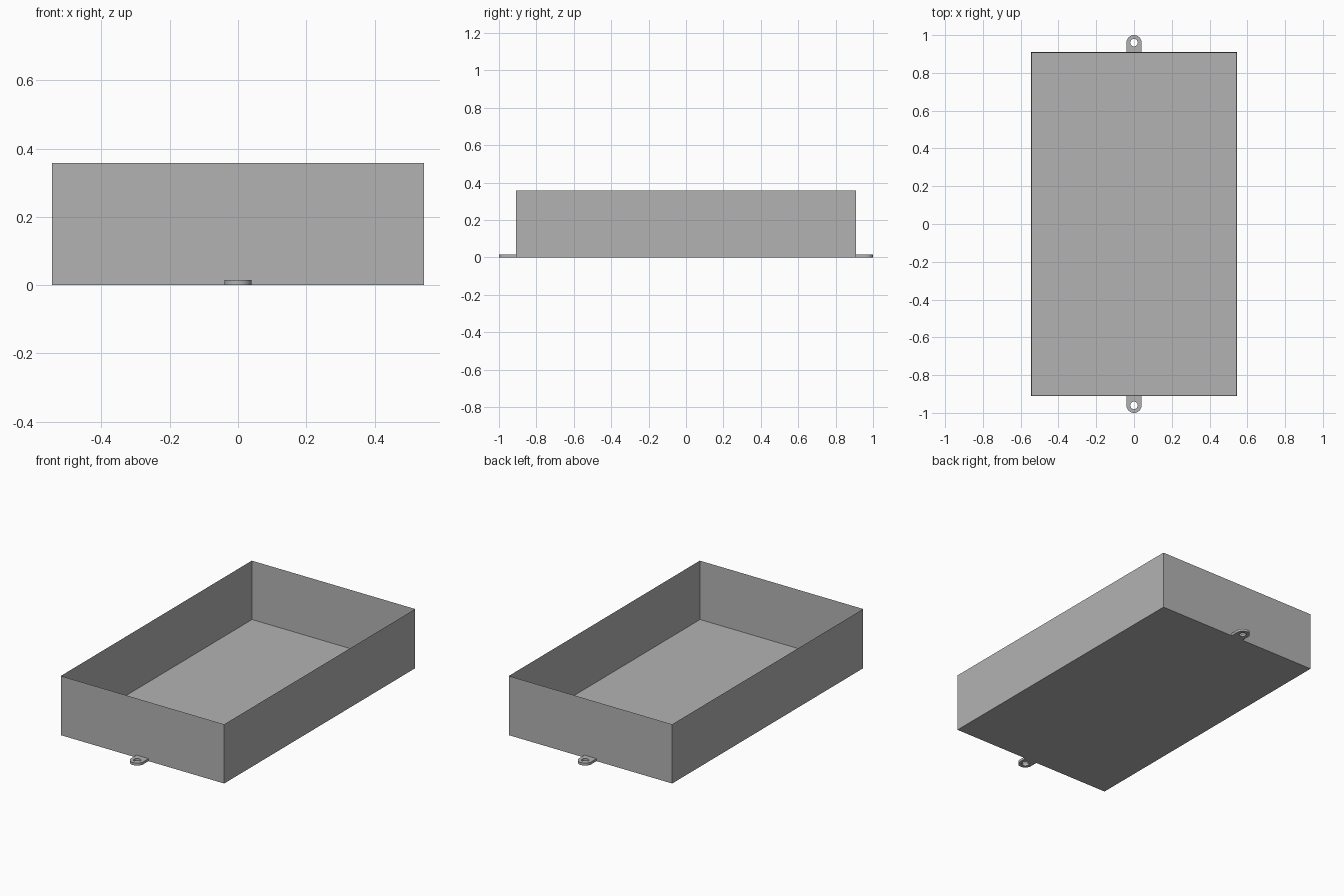
import bpy, bmesh
from math import sin, cos, pi

cube = bpy.data.objects.get("Cube")
if cube:
    bpy.data.objects.remove(cube, do_unlink=True)

WIDTH, LENGTH, HEIGHT, WALL = 1.09, 1.82, 0.357, 0.006
TAB_R, HOLE_R, TAB_H = 0.04, 0.02, 0.015

grey = bpy.data.materials.new("plain grey")
grey.use_nodes = True
colour = (0.45, 0.45, 0.45, 1)
grey.diffuse_color = colour
grey.node_tree.nodes["Principled BSDF"].inputs["Base Color"].default_value = colour


def add_object(name, bm):
    bmesh.ops.recalc_face_normals(bm, faces=bm.faces)
    mesh = bpy.data.meshes.new(name)
    bm.to_mesh(mesh)
    bm.free()
    mesh.materials.append(grey)
    obj = bpy.data.objects.new(name, mesh)
    bpy.context.collection.objects.link(obj)
    return obj


# Open tray: a box whose top is inset to form the rim, then pushed down to the floor
bm = bmesh.new()
bmesh.ops.create_cube(bm, size=1)
for v in bm.verts:
    v.co = (v.co.x * WIDTH, v.co.y * LENGTH, (v.co.z + 0.5) * HEIGHT)
top = max(bm.faces, key=lambda f: f.calc_center_median().z)
bmesh.ops.inset_region(bm, faces=[top], thickness=WALL, use_even_offset=True)
for v in top.verts:
    v.co.z = WALL
add_object("tray", bm)


# Mounting tabs: rounded plate with a screw hole, one at each end
def mounting_tab(name, side):
    bm = bmesh.new()
    centre, root = 1 - TAB_R, LENGTH / 2 - WALL / 2
    arc = [(TAB_R * cos(pi * i / 24), centre + TAB_R * sin(pi * i / 24)) for i in range(25)]
    outline = [(TAB_R, root)] + arc + [(-TAB_R, root)]
    hole = [(HOLE_R * cos(pi * i / 16), centre + HOLE_R * sin(pi * i / 16)) for i in range(32)]
    edges = []
    for loop in (outline, hole):
        verts = [bm.verts.new((x, side * y, 0)) for x, y in loop]
        edges += [bm.edges.new((verts[i - 1], verts[i])) for i in range(len(verts))]
    bmesh.ops.triangle_fill(bm, edges=edges, use_beauty=True, normal=(0, 0, 1))
    result = bmesh.ops.extrude_face_region(bm, geom=bm.faces[:], use_keep_orig=True)
    raised = [g for g in result["geom"] if isinstance(g, bmesh.types.BMVert)]
    bmesh.ops.translate(bm, verts=raised, vec=(0, 0, TAB_H))
    obj = add_object(name, bm)
    bpy.ops.object.select_all(action="DESELECT")
    obj.select_set(True)
    bpy.context.view_layer.objects.active = obj
    bpy.ops.object.shade_smooth_by_angle()


mounting_tab("front_tab", -1)
mounting_tab("back_tab", 1)
